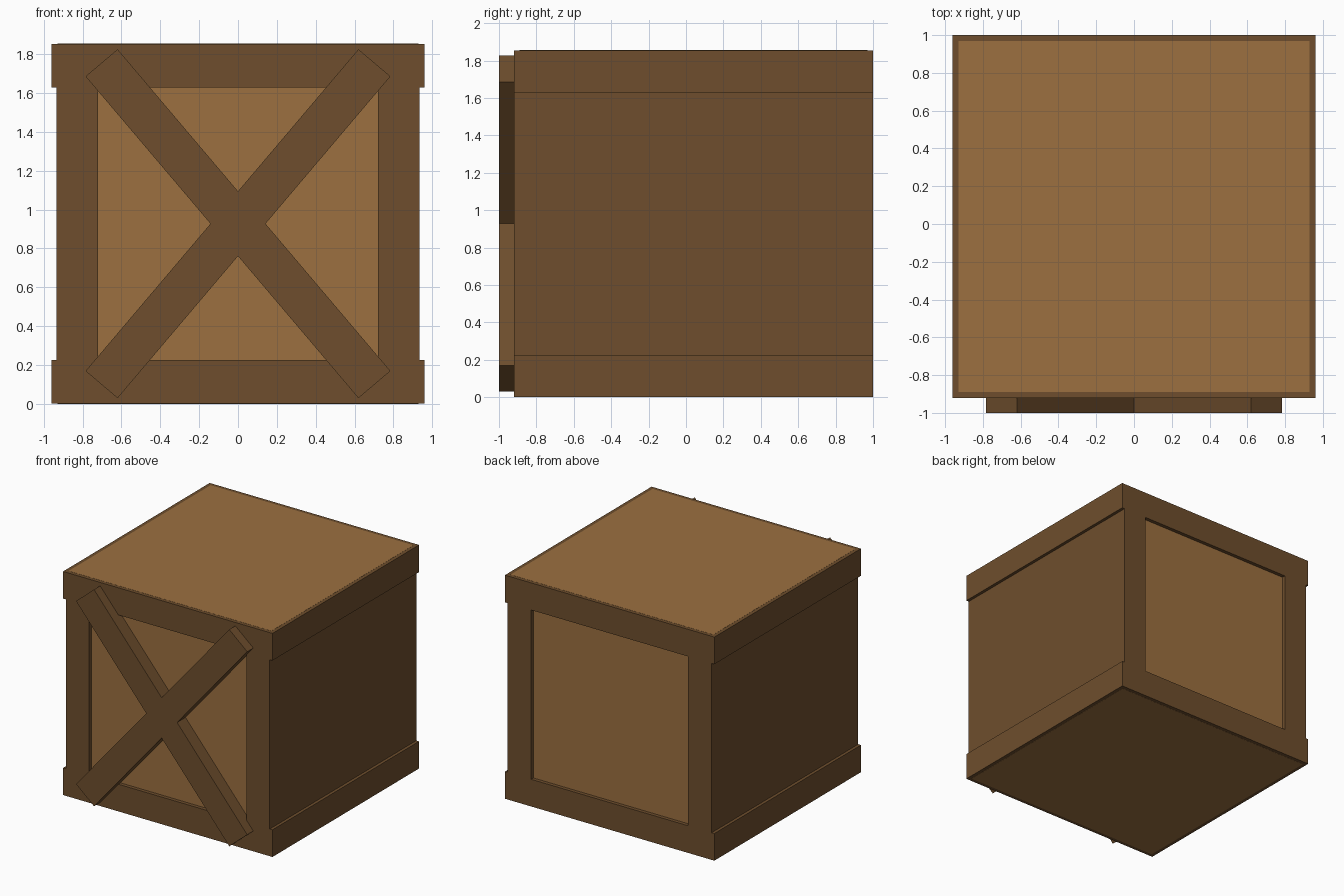
import bpy
from math import radians

default = bpy.data.objects.get("Cube")
if default:
    bpy.data.objects.remove(default, do_unlink=True)


def material(name, color):
    mat = bpy.data.materials.new(name)
    mat.use_nodes = True
    mat.diffuse_color = color
    mat.node_tree.nodes["Principled BSDF"].inputs["Base Color"].default_value = color
    return mat


light_wood = material("light wood", (0.332, 0.162, 0.051, 1))
dark_wood = material("dark wood", (0.156, 0.076, 0.026, 1))


def box(name, center, size, mat, tilt=0):
    bpy.ops.mesh.primitive_cube_add(size=1, location=center, rotation=(0, tilt, 0))
    obj = bpy.context.object
    obj.name = name
    obj.scale = size
    obj.data.materials.append(mat)
    return obj


HEIGHT, MID = 1.855, 0.9275
DEPTH, DEPTH_MID = 1.92, 0.04
RAIL = 0.225

# Inner box: its top and bottom lie a hair proud of the rails
box("inner_box", (0, DEPTH_MID, MID), (1.86, 1.86, HEIGHT), light_wood)

# Top and bottom rails run the full depth
for name, z in (("bottom_rail", RAIL / 2 + 0.001), ("top_rail", HEIGHT - RAIL / 2 - 0.001)):
    box(name, (0, DEPTH_MID, z), (1.92, DEPTH, RAIL), dark_wood)

# Side walls, set in slightly from the rails
for name, side in (("left_wall", 1), ("right_wall", -1)):
    box(name, (side * 0.8275, DEPTH_MID, MID), (0.215, DEPTH, HEIGHT - RAIL), dark_wood)

# Crossed braces on the front
for name, side in (("rising_brace", -1), ("falling_brace", 1)):
    box(name, (0, -0.945, MID), (2.172, 0.11, 0.216), dark_wood, side * radians(49.7))
